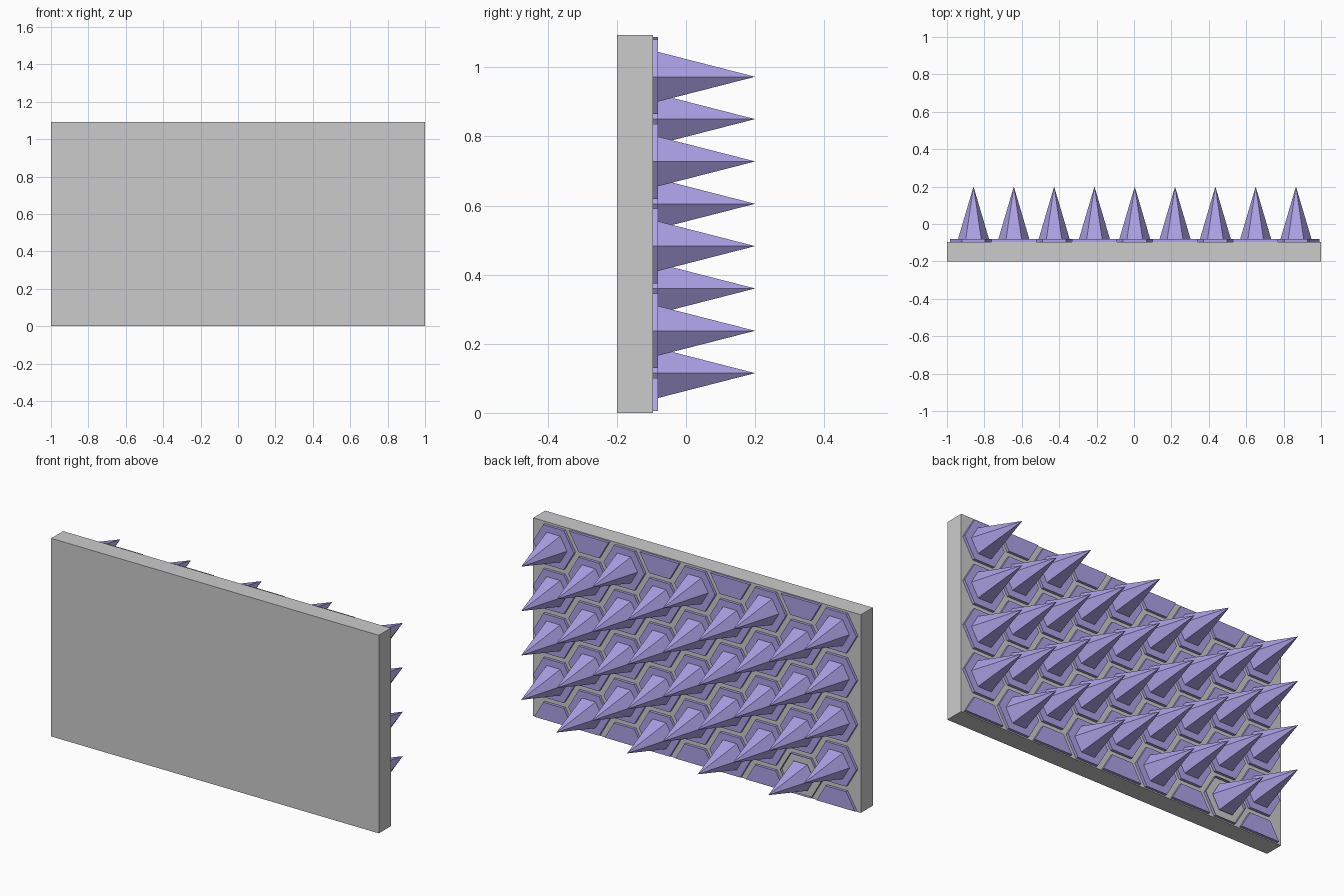
import bpy, bmesh, math
from mathutils import Vector

if "Cube" in bpy.data.objects:
    bpy.data.objects.remove(bpy.data.objects["Cube"])

SLAB_Y, PLATE_Y, TIP_Y = -0.096, -0.081, 0.2
PITCH_X, PITCH_Z = 0.2155, 0.245
HEIGHT = 1.093

purple = bpy.data.materials.new("purple")
purple.diffuse_color = (0.42, 0.36, 0.8, 1)
purple.use_nodes = True
purple.node_tree.nodes["Principled BSDF"].inputs["Base Color"].default_value = purple.diffuse_color


def finish(name, bm, mat=None):
    bmesh.ops.recalc_face_normals(bm, faces=bm.faces)
    me = bpy.data.meshes.new(name)
    bm.to_mesh(me)
    bm.free()
    ob = bpy.data.objects.new(name, me)
    bpy.context.collection.objects.link(ob)
    if mat:
        me.materials.append(mat)
    return ob


def hexagon(bm, x, z, r, y):
    return [bm.verts.new((x + r * math.cos(i * math.pi / 3), y,
                          z + r * math.sin(i * math.pi / 3))) for i in range(6)]


def bridge(bm, a, b):
    for i in range(6):
        j = (i + 1) % 6
        bm.faces.new((a[i], a[j], b[j], b[i]))


def spike_tile(name, x, z, rim=True):
    """Hexagonal plate carrying a six-sided spike."""
    bm = bmesh.new()
    back = hexagon(bm, x, z, 0.125, SLAB_Y)
    front = hexagon(bm, x, z, 0.125, PLATE_Y)
    foot = hexagon(bm, x, z, 0.083, PLATE_Y)
    tip = bm.verts.new((x, TIP_Y, z))
    bridge(bm, back, front)
    if rim:
        bridge(bm, front, foot)
    for i in range(6):
        bm.faces.new((foot[i], foot[(i + 1) % 6], tip))
    return finish(name, bm, purple)


def half_plate(name, x, z, cut, up):
    """Flat hexagonal plate trimmed at the slab edge."""
    bm = bmesh.new()
    back = hexagon(bm, x, z, 0.125, SLAB_Y)
    front = hexagon(bm, x, z, 0.125, PLATE_Y)
    bridge(bm, back, front)
    bm.faces.new(front)
    bm.faces.new(back)
    geom = bm.verts[:] + bm.edges[:] + bm.faces[:]
    bmesh.ops.bisect_plane(bm, geom=geom, plane_co=(0, 0, cut),
                           plane_no=Vector((0, 0, up)), clear_outer=True)
    bmesh.ops.holes_fill(bm, edges=[e for e in bm.edges if e.is_boundary])
    return finish(name, bm, purple)


# backing slab
bm = bmesh.new()
bmesh.ops.create_cube(bm, size=1)
for v in bm.verts:
    v.co = (v.co.x * 2, SLAB_Y if v.co.y > 0 else -0.2,
            HEIGHT if v.co.z > 0 else 0)
finish("backing_slab", bm)

# staggered columns: even ones end in a half plate below, odd ones above
for col in range(9):
    x = 0.004 + (col - 4) * PITCH_X
    odd = col % 2
    z0 = 0.115 if odd else 0.2375
    for row in range(4):
        # one plate in the corner has an open rim
        spike_tile(f"spike_tile_{col}_{row}", x, z0 + row * PITCH_Z,
                   rim=(col, row) != (1, 0))
    if odd:
        half_plate(f"top_half_plate_{col}", x, z0 + 4 * PITCH_Z, 1.087, 1)
    else:
        half_plate(f"bottom_half_plate_{col}", x, z0 - PITCH_Z, 0.006, -1)
